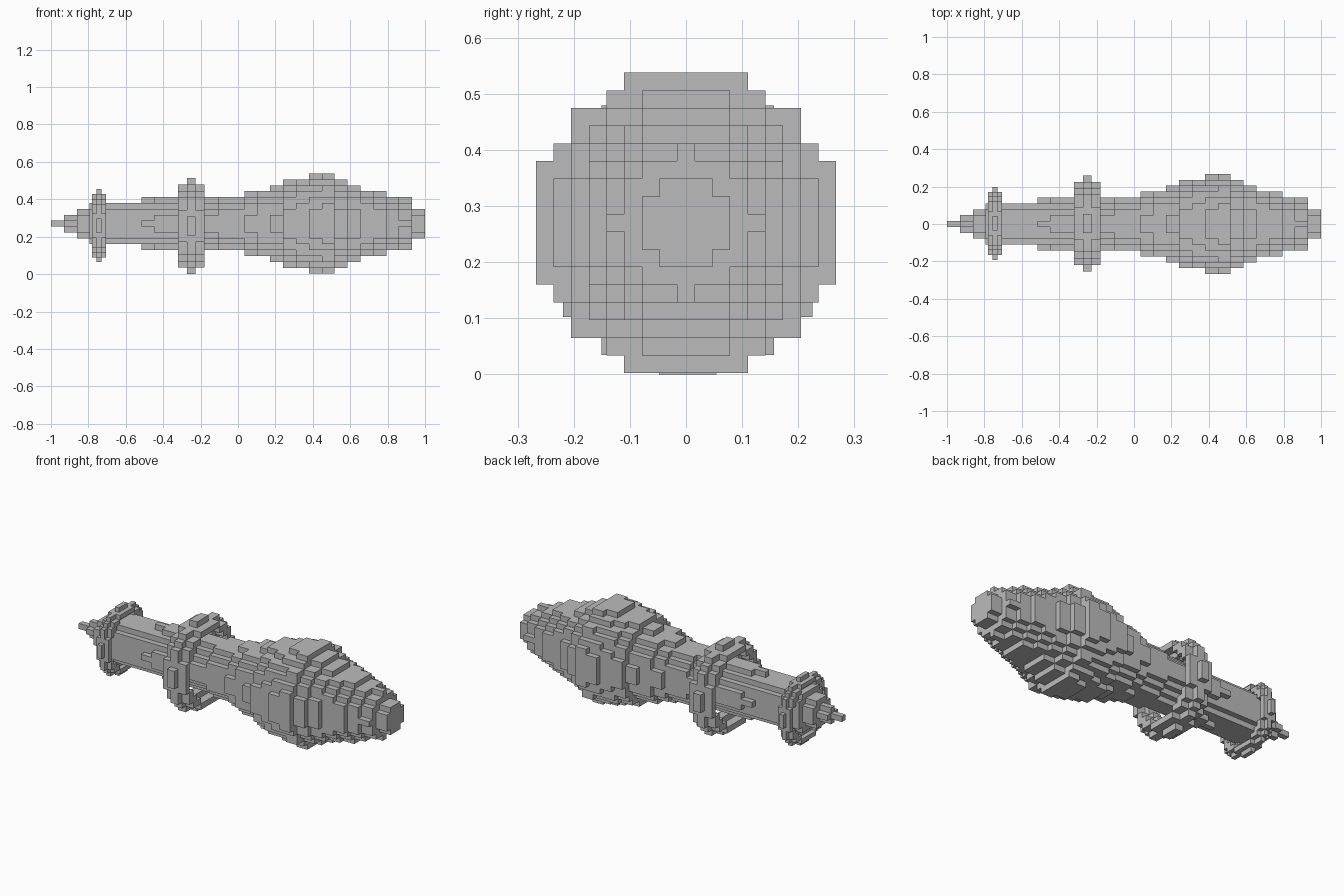
import bpy
import bmesh
from mathutils import Vector

if "Cube" in bpy.data.objects:
    bpy.data.objects.remove(bpy.data.objects["Cube"], do_unlink=True)

# One plain grey for every part
grey = bpy.data.materials.new("plain grey")
grey.use_nodes = True
grey.diffuse_color = (0.5, 0.5, 0.5, 1)
bsdf = next(n for n in grey.node_tree.nodes if n.type == 'BSDF_PRINCIPLED')
bsdf.inputs["Base Color"].default_value = (0.5, 0.5, 0.5, 1)


def block_part(name, slices, cell, start):
    """Stack block slices along x; each slice is (inner, outer) squared radius in cells."""
    span = range(-9, 10)
    filled = {(i, j, k) for i, (inner, outer) in enumerate(slices)
              for j in span for k in span if inner <= j * j + k * k <= outer}
    bm = bmesh.new()
    corners = {}

    def corner(p):
        if p not in corners:
            corners[p] = bm.verts.new((start[0] + p[0] * cell[0],
                                       start[1] + (p[1] - 0.5) * cell[1],
                                       start[2] + (p[2] - 0.5) * cell[1]))
        return corners[p]

    # Only the exposed sides of the blocks become faces
    for block in filled:
        for axis in range(3):
            u, v = (axis + 1) % 3, (axis + 2) % 3
            for side in (0, 1):
                beside = list(block)
                beside[axis] += 2 * side - 1
                if tuple(beside) in filled:
                    continue
                ring = []
                for du, dv in ((0, 0), (1, 0), (1, 1), (0, 1)):
                    p = list(block)
                    p[axis] += side
                    p[u] += du
                    p[v] += dv
                    ring.append(corner(tuple(p)))
                bm.faces.new(ring if side else ring[::-1])
    mesh = bpy.data.meshes.new(name)
    bm.to_mesh(mesh)
    bm.free()
    mesh.materials.append(grey)
    obj = bpy.data.objects.new(name, mesh)
    bpy.context.collection.objects.link(obj)
    return obj


# Pointed tip, shaft, swelling body and blunt end
tip = [0, 1, 5]
shaft = [13] * 4 + [16] + [17] * 5 + [20] * 2
swell = [26, 34, 37, 53, 61, 68, 73]
taper = [53, 41, 34, 29, 20, 16, 5]
profile = tip + shaft + swell + taper
step = 2 / len(profile)
block_part("body", [(0, r) for r in profile], (step, 0.0315), Vector((-1, 0, 0.27)))

# Open collars around the shaft
collar = [(30, 41), (25, 52), (30, 41)]
block_part("middle_collar", collar, (0.048, 0.0342), Vector((-0.322, 0.003, 0.2565)))
block_part("tip_collar", collar, (0.025, 0.026), Vector((-0.781, 0.003, 0.259)))
